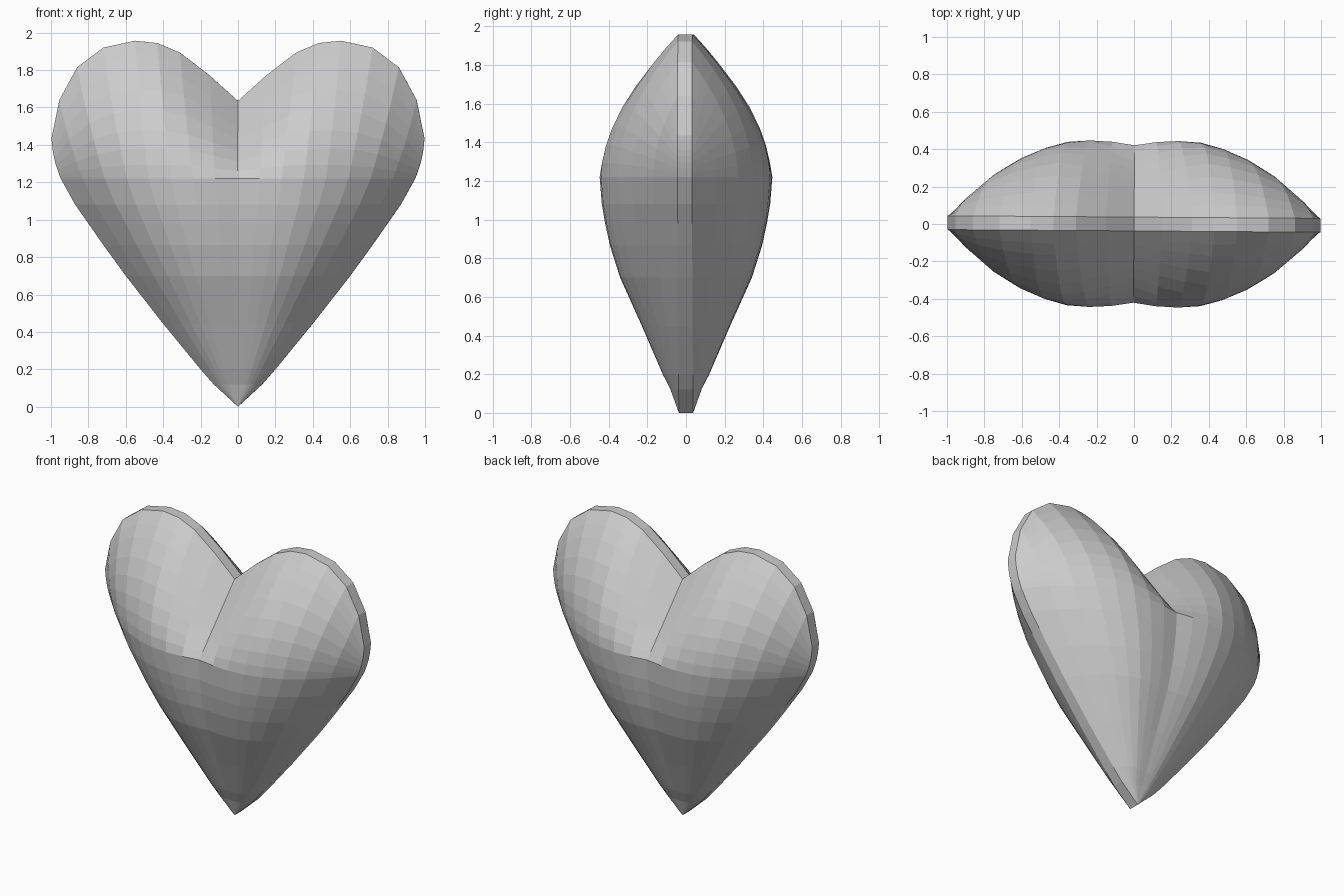
import bpy
import bmesh
import math

cube = bpy.data.objects.get("Cube")
if cube:
    bpy.data.objects.remove(cube, do_unlink=True)

# Flat grey material
grey = bpy.data.materials.new("plain_grey")
grey.use_nodes = True
colour = (0.6, 0.6, 0.6, 1)
grey.diffuse_color = colour
grey.node_tree.nodes["Principled BSDF"].inputs["Base Color"].default_value = colour

RIM = 0.037      # half thickness of the edge band
RIDGE_Z = 1.22   # height of the fullest row

# Lower half: (half width, height, depth at the middle), tip to fullest row
lower = [(0, 0, RIM), (0.13, 0.12, 0.08), (0.2, 0.2, 0.12), (0.4, 0.444, 0.225),
         (0.6, 0.7, 0.34), (0.72, 0.865, 0.392), (0.8, 0.98, 0.417),
         (0.87, 1.08, 0.434), (0.948, RIDGE_Z, 0.445)]
# Top outline of one lobe, notch to widest point
lobe = [(0, 1.635), (0.15, 1.77), (0.31, 1.893), (0.43, 1.944), (0.55, 1.957),
        (0.72, 1.92), (0.86, 1.815), (0.955, 1.64), (0.997, 1.435)]
# Relative depth from the middle line to the outer edge
bulge = [0.94, 0.985, 1, 0.98, 0.9, 0.77, 0.58, 0.31, 0]
steps = [0.1, 0.22, 0.35, 0.5, 0.65, 0.8, 0.9, 1]
last = len(lobe) - 1


def lower_row(width, z, depth):
    row = []
    for c, b in enumerate(bulge):
        if c < 2:  # the middle dip fades out towards the tip
            b += (1 - b) * (1 - z / RIDGE_Z)
        row.append((width * c / last, -RIM - (depth - RIM) * b, z))
    return row


def upper_row(ridge, t):
    row = []
    for c, (x, y, z) in enumerate(ridge):
        u = c / last
        top_x, top_z = lobe[c]
        # straight at the crease, rounded over the lobe
        fall = 1 - t ** (1 + 0.9 * min(1, u * 2.5))
        row.append((x + (top_x - x) * t + 0.01 * u * math.sin(math.pi * t),
                    -RIM + (y + RIM) * fall,
                    z + (top_z - z) * t))
    return row


# Front quarter of the heart, row by row
rows = [lower_row(*p) for p in lower]
ridge = rows[-1]
rows += [upper_row(ridge, t) for t in steps]

# Edge band: carry the outer column and top row back to the middle plane
for row in rows:
    row.append((row[-1][0], 0, row[-1][2]))
rows.append([(x, 0, z) for x, y, z in rows[-1]])

bm = bmesh.new()
grid = [[bm.verts.new(p) for p in row] for row in rows]
for a, b in zip(grid, grid[1:]):
    for c in range(len(a) - 1):
        bm.faces.new((a[c], a[c + 1], b[c + 1], b[c]))
bmesh.ops.remove_doubles(bm, verts=bm.verts, dist=0.0005)

mesh = bpy.data.meshes.new("heart")
bm.to_mesh(mesh)
bm.free()
mesh.materials.append(grey)
heart = bpy.data.objects.new("heart", mesh)
bpy.context.collection.objects.link(heart)
heart.rotation_euler.z = -0.007

# Mirror left to right and front to back
mirror = heart.modifiers.new("mirror", 'MIRROR')
mirror.use_axis = (True, True, False)
mirror.use_clip = True
mirror.merge_threshold = 0.0005
